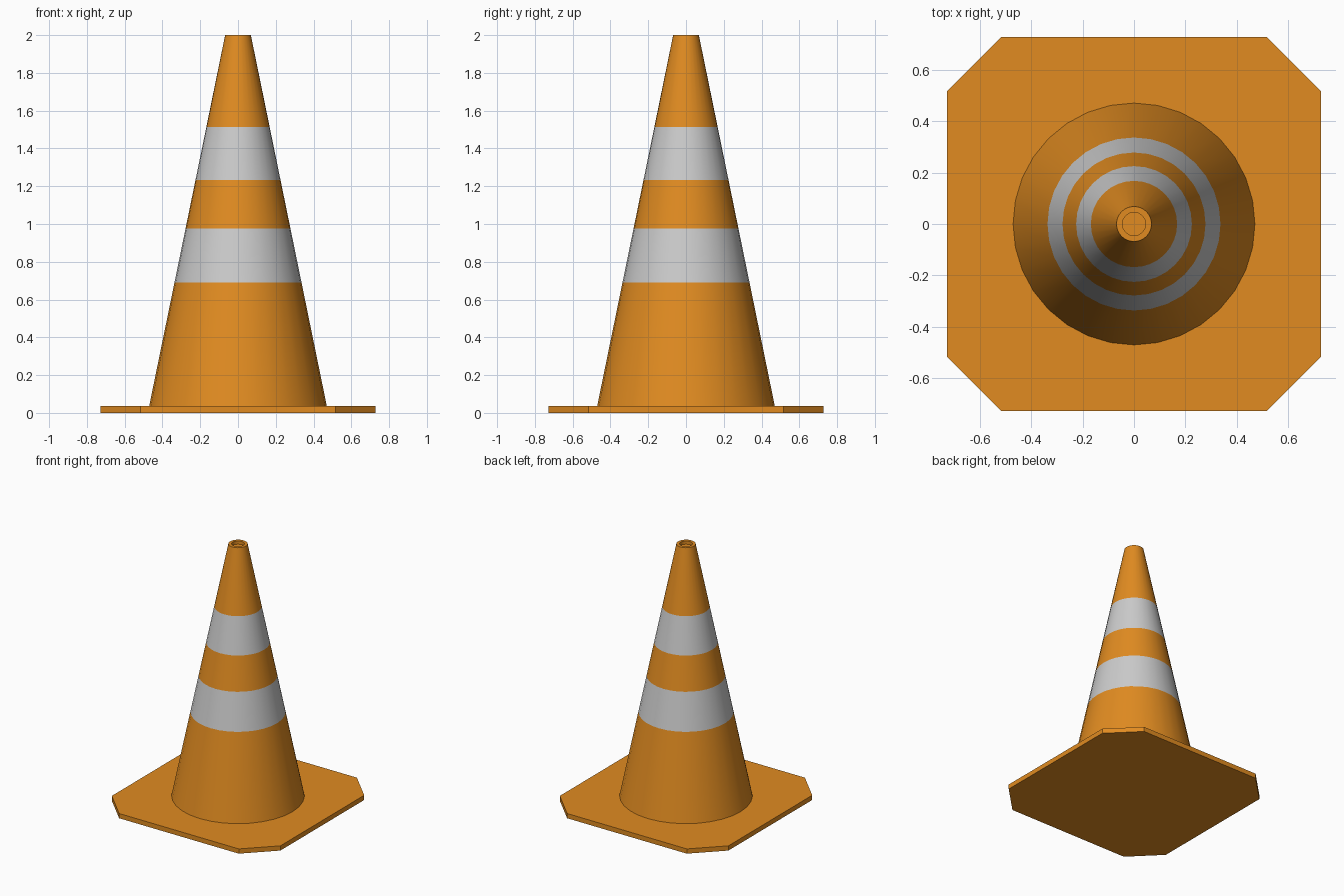
import bpy, bmesh, math

if "Cube" in bpy.data.objects:
    bpy.data.objects.remove(bpy.data.objects["Cube"])

SIDES = 32


def material(name, color):
    m = bpy.data.materials.new(name)
    m.diffuse_color = color
    m.use_nodes = True
    m.node_tree.nodes["Principled BSDF"].inputs["Base Color"].default_value = m.diffuse_color
    return m


orange = material("orange", (0.75, 0.26, 0.015, 1))
white = material("white", (0.6, 0.6, 0.6, 1))


def add_object(name, bm, mats):
    bmesh.ops.recalc_face_normals(bm, faces=bm.faces)
    mesh = bpy.data.meshes.new(name)
    bm.to_mesh(mesh)
    bm.free()
    for m in mats:
        mesh.materials.append(m)
    ob = bpy.data.objects.new(name, mesh)
    bpy.context.collection.objects.link(ob)
    return ob


# Base plate: square with cut corners
H, C, T = 0.727, 0.516, 0.037
bm = bmesh.new()
outline = [(H, -C), (H, C), (C, H), (-C, H), (-H, C), (-H, -C), (-C, -H), (C, -H)]
face = bm.faces.new([bm.verts.new((x, y, 0)) for x, y in outline])
extruded = bmesh.ops.extrude_face_region(bm, geom=[face], use_keep_orig=True)
for v in extruded["geom"]:
    if isinstance(v, bmesh.types.BMVert):
        v.co.z = T
add_object("base_plate", bm, [orange])


# Cone body: stacked rings, alternate bands white, recessed tip
def cone_radius(z):
    return 0.47 + (0.068 - 0.47) * (z - T) / (2 - T)


profile = [(cone_radius(z), z) for z in (T, 0.69, 0.975, 1.233, 1.513, 2.0)]
profile += [(0.045, 2.0), (0.045, 1.975)]
white_bands = (1, 3)

bm = bmesh.new()
rings = []
for r, z in profile:
    angles = [2 * math.pi * i / SIDES for i in range(SIDES)]
    rings.append([bm.verts.new((r * math.cos(a), r * math.sin(a), z)) for a in angles])
for k, (low, high) in enumerate(zip(rings, rings[1:])):
    for i in range(SIDES):
        j = (i + 1) % SIDES
        f = bm.faces.new((low[i], low[j], high[j], high[i]))
        f.material_index = 1 if k in white_bands else 0
bm.faces.new(rings[-1])
cone = add_object("cone_body", bm, [orange, white])

bpy.context.view_layer.objects.active = cone
cone.select_set(True)
bpy.ops.object.shade_smooth_by_angle(angle=math.radians(30))
